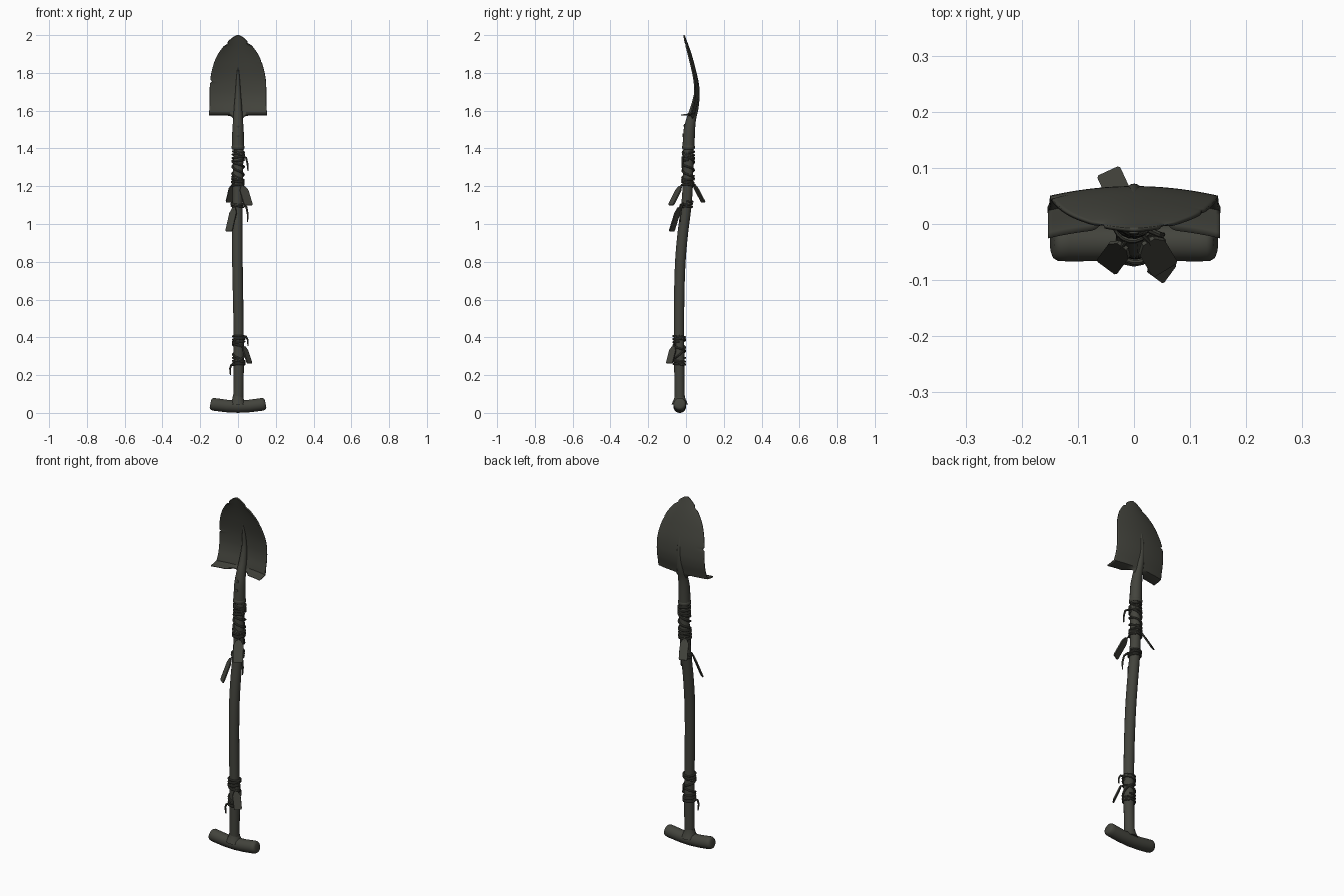
import bpy, bmesh, math
from mathutils import Vector

if "Cube" in bpy.data.objects:
    bpy.data.objects.remove(bpy.data.objects["Cube"])

iron = bpy.data.materials.new("dark_olive_grey")
iron.diffuse_color = (0.056, 0.057, 0.046, 1)
iron.use_nodes = True
iron.node_tree.nodes["Principled BSDF"].inputs["Base Color"].default_value = iron.diffuse_color


def interp(table, t):
    """Smooth curve through (t, value) pairs."""
    n = len(table)
    if t <= table[0][0]:
        return table[0][1]
    for i in range(n - 1):
        (a, va), (b, vb) = table[i], table[i + 1]
        if t <= b:
            p, q = table[max(i - 1, 0)], table[min(i + 2, n - 1)]
            ma = (vb - p[1]) / (b - p[0]) * (b - a)
            mb = (q[1] - va) / (q[0] - a) * (b - a)
            s = (t - a) / (b - a)
            return ((2*s**3 - 3*s**2 + 1) * va + (s**3 - 2*s**2 + s) * ma
                    + (3*s**2 - 2*s**3) * vb + (s**3 - s**2) * mb)
    return table[-1][1]


def finish(name, bm, angle=40):
    bmesh.ops.recalc_face_normals(bm, faces=bm.faces)
    me = bpy.data.meshes.new(name)
    bm.to_mesh(me)
    bm.free()
    me.materials.append(iron)
    ob = bpy.data.objects.new(name, me)
    bpy.context.collection.objects.link(ob)
    bpy.ops.object.select_all(action='DESELECT')
    ob.select_set(True)
    bpy.context.view_layer.objects.active = ob
    bpy.ops.object.shade_smooth_by_angle(angle=math.radians(angle))
    return ob


def tube(name, pts, radii, sides=16):
    """Capped round tube along a path, one radius per point."""
    pts = [Vector(p) for p in pts]
    bm = bmesh.new()
    rings, ref = [], None
    for i, p in enumerate(pts):
        d = (pts[min(i + 1, len(pts) - 1)] - pts[max(i - 1, 0)]).normalized()
        if ref is None:
            ref = d.orthogonal()
        ref = (ref - d * ref.dot(d)).normalized()
        side = d.cross(ref)
        rings.append([bm.verts.new(p + radii[i] * (ref * math.cos(a) + side * math.sin(a)))
                      for a in (2 * math.pi * k / sides for k in range(sides))])
    for r, s in zip(rings, rings[1:]):
        for k in range(sides):
            j = (k + 1) % sides
            bm.faces.new((r[k], r[j], s[j], s[k]))
    bm.faces.new(rings[0][::-1])
    bm.faces.new(rings[-1])
    return finish(name, bm)


# Bent wooden shaft
SHAFT_Y = [(0.04, -0.033), (0.3, -0.036), (0.6, -0.036), (0.8, -0.03), (0.95, -0.017),
           (1.1, 0.002), (1.22, 0.010), (1.4, 0.013)]
SHAFT_R = [(0.04, 0.027), (0.5, 0.027), (0.9, 0.028), (1.2, 0.027), (1.45, 0.026)]
zs = [0.04 + 1.4 * i / 40 for i in range(41)]
tube("shaft", [(0.004 * math.sin(z * 5), interp(SHAFT_Y, z), z) for z in zs],
     [interp(SHAFT_R, z) for z in zs])

# T grip with rounded ends, and the collar joining it to the shaft
xs = [-0.146, -0.143, -0.135, -0.12, -0.06, 0, 0.06, 0.12, 0.135, 0.143, 0.146]
grip_r = [0.02, 0.028, 0.033, 0.034, 0.0335, 0.034, 0.0335, 0.034, 0.033, 0.028, 0.02]
tube("grip", [(x, -0.033, 0.034 + 0.7 * x * x) for x in xs], grip_r, 20)
tube("grip_collar", [(0, -0.033, z) for z in (0.045, 0.062, 0.075, 0.095)],
     [0.043, 0.036, 0.030, 0.026])

# Socket that tapers into the blade's centre rib
SOCK_Y = [(1.4, 0.013), (1.5, 0.018), (1.56, 0.029), (1.62, 0.046), (1.7, 0.058), (1.76, 0.055), (1.84, 0.043)]
SOCK_R = [(1.4, 0.032), (1.5, 0.030), (1.56, 0.025), (1.62, 0.021), (1.7, 0.014), (1.76, 0.010), (1.84, 0.002)]
zs = [1.4 + 0.44 * i / 28 for i in range(29)]
tube("socket_and_rib", [(0, interp(SOCK_Y, z), z) for z in zs], [interp(SOCK_R, z) for z in zs])
tube("socket_rim", [(0, 0.013, z) for z in (1.395, 1.4, 1.412, 1.417)], [0.03, 0.034, 0.034, 0.03])

# Rivets on the socket
for i, z in enumerate((1.47, 1.52)):
    y = interp(SOCK_Y, z) - interp(SOCK_R, z)
    tube("rivet_%d" % (i + 1), [(0, y + 0.01, z), (0, y - 0.002, z), (0, y - 0.004, z)],
         [0.009, 0.009, 0.005], 10)

# Blade: dished sheet with nicked rim and a foot lip turned forward
WIDTH = [(1.58, 0.154), (1.62, 0.150), (1.7, 0.149), (1.76, 0.147), (1.83, 0.133),
         (1.89, 0.110), (1.94, 0.075), (1.975, 0.042), (1.992, 0.020), (2.0, 0.004)]
BACK_Y = [(1.55, 0.036), (1.6, 0.048), (1.65, 0.060), (1.7, 0.064), (1.77, 0.058),
          (1.85, 0.040), (1.92, 0.019), (2.0, -0.011)]
DISH = [(1.58, 0.018), (1.7, 0.017), (1.85, 0.016), (1.95, 0.010), (2.0, 0.0)]
NICKS = {-1: [(1.755, 0.012, 0.006), (1.952, 0.012, 0.007)], 1: [(1.957, 0.013, 0.008), (1.86, 0.003, 0.006)]}
bm = bmesh.new()
COLS, ROWS, LIP = 40, 90, 5
grid = []
for r in range(-LIP, ROWS + 1):
    z = 1.585 + 0.415 * max(r, 0) / ROWS
    row = []
    for c in range(COLS + 1):
        u = 2 * c / COLS - 1
        w = interp(WIDTH, z)
        for nz, depth, size in NICKS[1 if u > 0 else -1]:
            w -= depth * math.exp(-((z - nz) / size) ** 2) * abs(u) ** 6
        x = u * w
        y = interp(BACK_Y, z) - interp(DISH, z) * u * u
        zz = z
        if r <= 0:
            k = -r / LIP
            lip = min(max((abs(x) - 0.025) / 0.05, 0), 1)
            lip = lip * lip * (3 - 2 * lip)
            y -= k * 0.052 * lip
            zz -= 0.008 * math.sin(k * math.pi / 2) + k * 0.045 * math.exp(-(x / 0.024) ** 2)
            y -= k * 0.012 * (1 - lip)
        row.append(bm.verts.new((x, y, zz)))
    grid.append(row)
for a, b in zip(grid, grid[1:]):
    for c in range(COLS):
        bm.faces.new((a[c], a[c + 1], b[c + 1], b[c]))
blade = finish("blade", bm)
mod = blade.modifiers.new("thickness", 'SOLIDIFY')
mod.thickness, mod.offset = 0.007, 0


# Cord wrapped round the shaft
def coil(name, z0, z1, turns, start=0.0, r=0.0055):
    n = int(turns * 18)
    pts = []
    for i in range(n + 1):
        t = i / n
        a = start + 2 * math.pi * turns * t
        z = z0 + (z1 - z0) * t
        rad = interp(SHAFT_R, z) + 0.004
        pts.append((0.004 * math.sin(z * 5) + rad * math.cos(a),
                    interp(SHAFT_Y, z) + rad * math.sin(a), z + 0.006 * math.sin(a * 0.9 + z * 40)))
    tube(name, pts, [r] * len(pts), 8)


for i, (z0, z1, turns, s) in enumerate([
        (1.385, 1.335, 4, 0), (1.345, 1.24, 1.5, 2), (1.25, 1.20, 4, 1), (1.385, 1.21, 2, 4),
        (1.115, 1.09, 2.5, 0), (0.41, 0.375, 3, 0), (0.39, 0.28, 1.5, 2), (0.29, 0.25, 3, 1),
        (0.25, 0.39, 1.2, 3)]):
    coil("cord_wrap_%d" % (i + 1), z0, z1, turns, s)

# Loose cord ends
ENDS = [[(0.025, -0.01, 1.36), (0.043, -0.018, 1.35), (0.05, -0.02, 1.32), (0.053, -0.018, 1.28)],
        [(0.025, -0.015, 1.11), (0.044, -0.025, 1.09), (0.052, -0.03, 1.05), (0.05, -0.03, 1.01)],
        [(0.02, -0.05, 0.40), (0.042, -0.056, 0.405), (0.052, -0.058, 0.385), (0.053, -0.056, 0.355)],
        [(-0.022, -0.05, 0.26), (-0.035, -0.055, 0.255), (-0.042, -0.055, 0.235), (-0.04, -0.052, 0.20)]]
for i, pts in enumerate(ENDS):
    tube("cord_end_%d" % (i + 1), pts, [0.0055, 0.0055, 0.005, 0.003], 8)


# Flat tags with clipped corners, each hung on a short cord
def tag(name, anchor, top, bottom, width):
    top, bottom = Vector(top), Vector(bottom)
    d = bottom - top
    out = Vector((d.x, d.y, 0)).normalized()
    side = Vector((-out.y, out.x, 0)) * width / 2
    n = side.cross(d).normalized() * 0.0035
    outline = [(-0.45, 0), (0.45, 0), (1, 0.22), (1, 0.93), (0.85, 1), (-0.85, 1), (-1, 0.93), (-1, 0.22)]
    bm = bmesh.new()
    f, b = [[bm.verts.new(top + side * s + d * t + n * k) for s, t in outline] for k in (1, -1)]
    bm.faces.new(f)
    bm.faces.new(b[::-1])
    for i in range(8):
        j = (i + 1) % 8
        bm.faces.new((f[i], b[i], b[j], f[j]))
    finish(name, bm, 20)
    tube(name + "_cord", [anchor, top, top + d * 0.12], [0.004] * 3, 8)


tag("back_tag", (-0.01, 0.035, 1.225), (-0.022, 0.042, 1.21), (-0.045, 0.092, 1.115), 0.045)
tag("front_upper_tag", (0.01, -0.015, 1.215), (0.025, -0.030, 1.20), (0.055, -0.080, 1.10), 0.052)
tag("front_lower_tag", (-0.01, -0.025, 1.10), (-0.02, -0.038, 1.085), (-0.048, -0.076, 0.962), 0.044)
tag("grip_end_tag", (0.015, -0.06, 0.36), (0.032, -0.066, 0.35), (0.062, -0.088, 0.262), 0.042)
